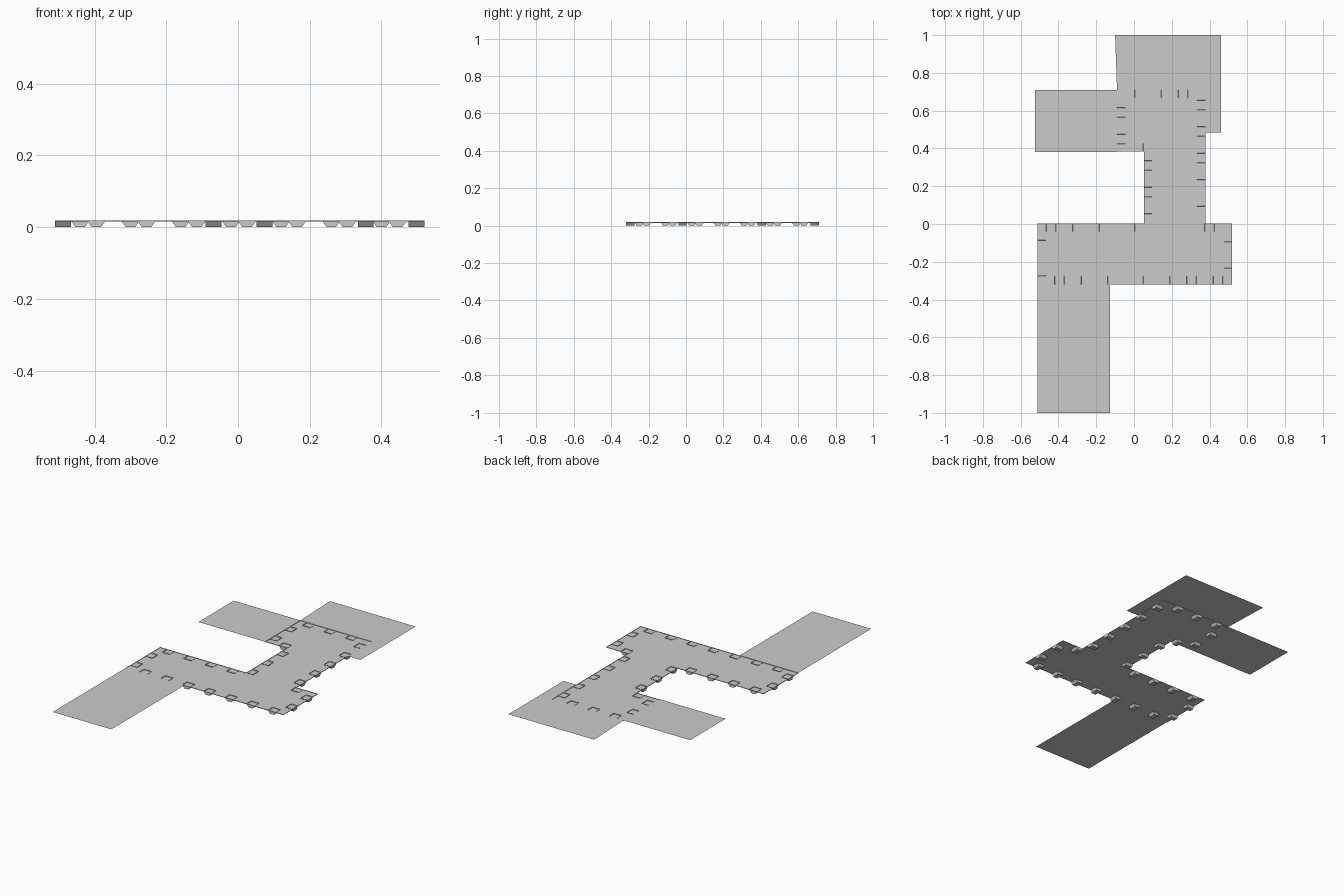
import bpy, bmesh
from mathutils import Vector

if "Cube" in bpy.data.objects:
    bpy.data.objects.remove(bpy.data.objects["Cube"])

TOP, STEP, CURB = 0.018, 0.003, 0.044


def finish(bm, name):
    mesh = bpy.data.meshes.new(name)
    bm.to_mesh(mesh)
    bm.free()
    ob = bpy.data.objects.new(name, mesh)
    bpy.context.collection.objects.link(ob)
    return ob


def sheet(bm, pts, z=TOP):
    f = bm.faces.new([bm.verts.new((x, y, z)) for x, y in pts])
    f.normal_update()
    return f


# Zigzag walkway: raised curb strip around a slightly sunken floor
outline = [(-0.51, -0.32), (0.52, -0.32), (0.52, 0.003), (0.378, 0.003),
           (0.378, 0.71), (-0.09, 0.71), (-0.09, 0.383), (0.052, 0.383),
           (0.052, 0.003), (-0.51, 0.003)]
bm = bmesh.new()
floor = sheet(bm, outline)
# curb top, then the small vertical step down to the floor
bmesh.ops.inset_region(bm, faces=[floor], thickness=CURB, use_even_offset=True)
ext = bmesh.ops.extrude_face_region(bm, geom=[floor])
new = [v for v in ext['geom'] if isinstance(v, bmesh.types.BMVert)]
if floor.is_valid:
    bm.faces.remove(floor)
for v in new:
    v.co.z -= STEP
finish(bm, "walkway")

# Flat ground aprons leading off the walkway
aprons = {
    "front_apron": [(-0.51, -1), (-0.127, -1), (-0.127, -0.32), (-0.51, -0.32)],
    "left_apron": [(-0.525, 0.38), (-0.09, 0.38), (-0.09, 0.71), (-0.525, 0.71)],
    "back_apron": [(-0.09, 0.71), (0.378, 0.71), (0.378, 0.485), (0.46, 0.485),
                   (0.46, 1), (-0.10, 1)],
}
for name, pts in aprons.items():
    bm = bmesh.new()
    sheet(bm, pts)
    finish(bm, name)

# Tapered feet under the curb: trapezoid profile run across the curb width
bm = bmesh.new()


def foot(edge_pt, inward):
    n = Vector((*inward, 0))
    t = Vector((-n.y, n.x, 0))
    p = Vector((*edge_pt, 0))
    prof = [(-0.026, TOP), (-0.013, 0), (0.013, 0), (0.026, TOP)]
    ends = [[bm.verts.new(p + n * d + t * s + Vector((0, 0, z))) for s, z in prof]
            for d in (0, CURB)]
    for i in range(3):
        bm.faces.new((ends[0][i], ends[0][i + 1], ends[1][i + 1], ends[1][i]))
    for e in ends:
        bm.faces.new(e)


def row(start, count, axis, fixed, inward):
    for i in range(count):
        c = start + 0.14 * i
        foot((c, fixed) if axis == 'x' else (fixed, c), inward)


row(-0.395, 7, 'x', -0.32, (0, 1))    # front edge
row(-0.44, 4, 'x', 0.003, (0, -1))    # back edge of lower room
row(0.40, 1, 'x', 0.003, (0, -1))
row(-0.02, 3, 'x', 0.71, (0, -1))     # back edge of upper room
row(0.025, 1, 'x', 0.383, (0, 1))     # front edge of upper room
row(-0.25, 2, 'y', -0.51, (1, 0))     # left edges
row(0.03, 3, 'y', 0.052, (1, 0))
row(0.45, 2, 'y', -0.09, (1, 0))
row(-0.21, 2, 'y', 0.52, (-1, 0))     # right edges
row(0.07, 5, 'y', 0.378, (-1, 0))
bmesh.ops.recalc_face_normals(bm, faces=bm.faces)
finish(bm, "curb_feet")
